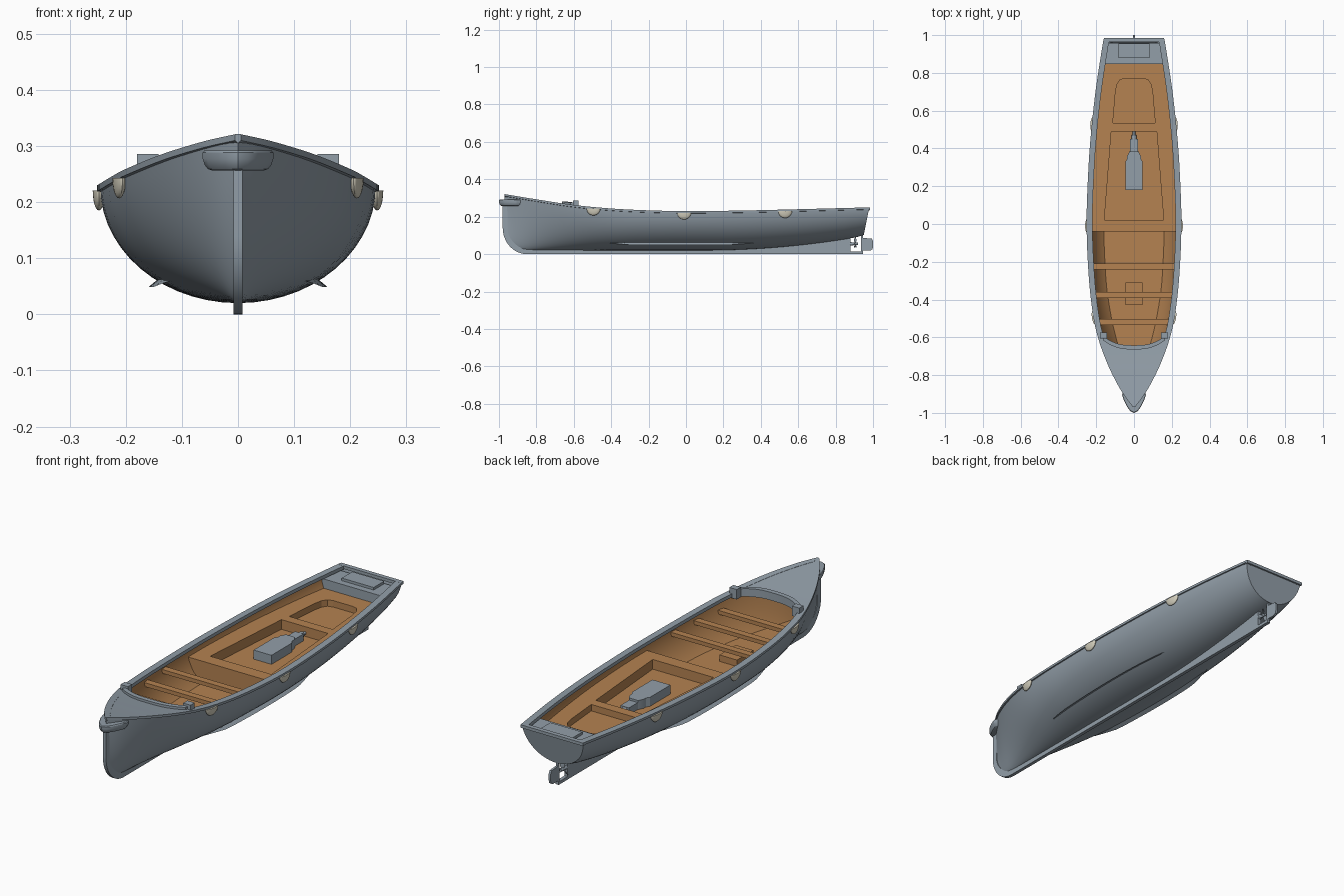
import bpy, bmesh, math
from mathutils import Matrix

if "Cube" in bpy.data.objects:
    bpy.data.objects.remove(bpy.data.objects["Cube"])

def material(name, rgb):
    m = bpy.data.materials.new(name)
    m.diffuse_color = (*rgb, 1)
    m.use_nodes = True
    m.node_tree.nodes["Principled BSDF"].inputs["Base Color"].default_value = m.diffuse_color
    return m

GRAY = material("blue gray paint", (0.29, 0.345, 0.395))
WOOD = material("warm wood", (0.46, 0.225, 0.083))
CREAM = material("cream fender", (0.64, 0.61, 0.50))

# ---------- helpers ----------
def finish(name, bm, mat):
    me = bpy.data.meshes.new(name)
    bm.to_mesh(me)
    bm.free()
    me.materials.append(mat)
    ob = bpy.data.objects.new(name, me)
    bpy.context.collection.objects.link(ob)
    return ob

def grid(name, rows, mat, flip=False, cap_end=False):
    bm = bmesh.new()
    vs = [[bm.verts.new(p) for p in r] for r in rows]
    for a, b in zip(vs, vs[1:]):
        for j in range(len(a) - 1):
            f = (a[j], a[j + 1], b[j + 1], b[j])
            bm.faces.new(f[::-1] if flip else f)
    if cap_end:
        bm.faces.new(vs[-1])
    bmesh.ops.remove_doubles(bm, verts=bm.verts, dist=1e-5)
    return finish(name, bm, mat)

def loft(name, rings, mat):
    bm = bmesh.new()
    vs = [[bm.verts.new(p) for p in r] for r in rings]
    n = len(vs[0])
    for a, b in zip(vs, vs[1:]):
        for j in range(n):
            bm.faces.new((a[j], a[(j + 1) % n], b[(j + 1) % n], b[j]))
    bm.faces.new(vs[0])
    bm.faces.new(vs[-1])
    bmesh.ops.recalc_face_normals(bm, faces=bm.faces)
    return finish(name, bm, mat)

def prism(name, pts, a, b, mat):      # outline in x,y
    return loft(name, [[(x, y, z) for x, y in pts] for z in (a, b)], mat)

def box(name, x0, x1, y0, y1, z0, z1, mat):
    return prism(name, [(x0, y0), (x1, y0), (x1, y1), (x0, y1)], z0, z1, mat)

def sym(pts):                          # mirror a half outline
    return pts + [(-x, y) for x, y in reversed(pts) if x > 0]

def cyl(name, r1, r2, y0, y1, z, mat, n=16):
    return loft(name, [[(r * math.cos(i * math.tau / n), y, z + r * math.sin(i * math.tau / n))
                        for i in range(n)] for r, y in ((r1, y0), (r2, y1))], mat)

def curve(table, y):                   # smooth interpolation
    n = len(table)
    i = max(0, min(n - 2, sum(p[0] <= y for p in table) - 1))
    def slope(k):
        a, b = table[max(k - 1, 0)], table[min(k + 1, n - 1)]
        return (b[1] - a[1]) / (b[0] - a[0])
    (y0, v0), (y1, v1) = table[i], table[i + 1]
    h = y1 - y0
    t = (y - y0) / h
    return ((2*t**3 - 3*t*t + 1) * v0 + (t**3 - 2*t*t + t) * h * slope(i)
            + (3*t*t - 2*t**3) * v1 + (t**3 - t*t) * h * slope(i + 1))

# ---------- hull lines ----------
WIDTH = [(-.97, 0), (-.9, .052), (-.8, .108), (-.7, .152), (-.6, .186), (-.5, .209),
         (-.3, .233), (0, .246), (.3, .236), (.5, .221), (.7, .199), (.85, .177), (.98, .156)]
SHEER = [(-.97, .321), (-.8, .293), (-.6, .263), (-.4, .244), (-.2, .234), (0, .23),
         (.3, .233), (.6, .24), (.98, .25)]
def w(y): return max(0, curve(WIDTH, y))
def zt(y): return curve(SHEER, y)
def zb(y):
    if y < -.85:
        return .14 - math.sqrt(max(0, .12**2 - (y + .85)**2))
    return .02 + .08 * max(0, (y - .1) / .87)**2

def half(y, z):
    u = min(1, max(0, (z - zb(y)) / (zt(y) - zb(y))))
    k = min(1, max(0, (-.3 - y) / .67))**1.5
    return w(y) * ((1 - k) * math.sqrt(1 - (1 - u)**2) + k * u**.65)

def section(y, inset, m=14):
    row = []
    for j in range(-m, m + 1):
        u = 1 - math.cos(abs(j) / m * math.pi / 2)
        z = zb(y) + u * (zt(y) - zb(y))
        x = max(0, half(y, z) - inset)
        rake = .03 * max(0, (y - .9) / .08) * (zt(y) - z) / .15
        row.append((math.copysign(x, j), y - rake, max(z, zb(y) + inset)))
    return row

def span(a, b, n): return [a + (b - a) * i / n for i in range(n + 1)]
ys = [-.97 + 1.95 * (i / 44)**1.5 for i in range(45)]

# ---------- shell ----------
grid("hull", [section(y, 0) for y in ys], GRAY, flip=True, cap_end=True)
grid("hull_lining", [section(y, .012) for y in ys if y < .93], WOOD)
for s, side in ((1, "left"), (-1, "right")):
    loft("gunwale_" + side, [[(s * max(0, w(y) + dx), y, zt(y) + dz) for dx, dz in
         ((.005, -.011), (.005, 0), (-.026, 0), (-.026, -.016))] for y in ys], GRAY)
box("stern_rail", -.16, .16, .964, .985, .236, .25, GRAY)

# keel, stem and skeg
pairs = [((-.98, .28), (-.955, .28))]
for i in range(11):
    a = i / 10 * math.pi / 2
    pairs.append(((-.85 - .13 * math.cos(a), .14 - .14 * math.sin(a)),
                  (-.85 - .105 * math.cos(a), .14 - .105 * math.sin(a))))
pairs += [((y, 0), (y, zb(y) + .008)) for y in span(-.8, .88, 20)]
loft("keel", [[(-.008, *o), (.008, *o), (.008, *i), (-.008, *i)] for o, i in pairs], GRAY)
box("keel_shoe", -.008, .008, .87, .945, 0, .014, GRAY)

# rudder and propeller
rud = [(.938, .018), (.985, .018), (.997, .026), (1, .04), (1, .07), (.993, .083), (.938, .087)]
loft("rudder", [[(x, y, z) for y, z in rud] for x in (-.005, .005)], GRAY)
box("rudder_stock", -.005, .005, .936, .946, .01, .12, GRAY)
cyl("propeller_hub", .009, .006, .875, .92, .055, GRAY)
for i in range(3):
    bm = bmesh.new()
    bmesh.ops.create_uvsphere(bm, u_segments=12, v_segments=8, radius=1)
    bm.transform(Matrix.Translation((0, .905, .055)) @ Matrix.Rotation(i * math.tau / 3, 4, 'Y')
                 @ Matrix.Translation((0, 0, .019)) @ Matrix.Rotation(.6, 4, 'Z')
                 @ Matrix.Diagonal((.011, .002, .015, 1)))
    finish(f"propeller_blade_{i}", bm, GRAY)

# bilge keels: thin fins pointing out and down
for s, side in ((1, "left"), (-1, "right")):
    rings = []
    for y in span(-.42, .36, 20):
        out = .014 * min(1, 3 * (1 - abs((y + .03) / .39))) + .001
        x = half(y, .06)
        rings.append([(s * (x - .008), y, .068), (s * (x + out), y, .06 - out * .75),
                      (s * (x - .004), y, .058)])
    loft("bilge_keel_" + side, rings, GRAY)

# ---------- foredeck with curved coaming ----------
def back(s): return -.65 + .07 * abs(s)**3
fr = span(-1, 1, 24)
rows = []
for t in span(0, 1, 14):
    row = []
    for s in fr:
        y = -.968 + t * (back(s) + .968)
        row.append((s * w(y), y, zt(y) - .001))
    rows.append(row)
grid("foredeck", rows, GRAY)
rings = []
for s in span(-.88, .88, 24):
    y = back(s)
    x = s * w(y)
    rings.append([(x, y - .014, zt(y) - .025), (x, y - .014, zt(y) + .012),
                  (x, y + .008, zt(y) + .012), (x, y + .008, zt(y) - .025)])
loft("foredeck_coaming", rings, GRAY)
for s, side in ((1, "left"), (-1, "right")):
    box("coaming_block_" + side, *sorted((s * .142, s * .18)), -.605, -.575, .24, .286, GRAY)

# bow fender: rounded pad, narrower towards its underside
outline = sym([(0, -1), (.018, -.992), (.035, -.97), (.055, -.93), (.063, -.905),
               (.058, -.885), (.03, -.89)])
loft("bow_fender", [[(x * f, -.93 + (y + .93) * f, z) for x, y in outline] for f, z in
     ((.72, .256), (.85, .259), (.94, .266), (1, .277), (1, .288), (.95, .292))], GRAY)

# side fenders: lower halves of flattened balls
for i, y in enumerate((-.495, -.01, .53)):
    for s, side in ((1, "left"), (-1, "right")):
        bm = bmesh.new()
        bmesh.ops.create_uvsphere(bm, u_segments=20, v_segments=12, radius=1)
        bmesh.ops.bisect_plane(bm, geom=bm.verts[:] + bm.edges[:] + bm.faces[:],
                               plane_co=(0, 0, .001), plane_no=(0, 0, 1), clear_outer=True)
        bmesh.ops.holes_fill(bm, edges=[e for e in bm.edges if e.is_boundary])
        slope = math.atan2(w(y + .03) - w(y - .03), .06)
        bm.transform(Matrix.Translation((s * (w(y) + .002), y, zt(y) - .009))
                     @ Matrix.Rotation(-s * slope, 4, 'Z') @ Matrix.Diagonal((.011, .037, .036, 1)))
        finish(f"side_fender_{side}_{i}", bm, CREAM)

# ---------- interior ----------
def inner(y, z): return max(.002, half(y, z) - .009)
FLOOR, DECK = .08, .185
grid("front_floor", [[(-inner(y, FLOOR), y, FLOOR), (inner(y, FLOOR), y, FLOOR)]
                     for y in span(-.85, 0, 24)], WOOD)
zs = span(FLOOR - .01, DECK - .01, 8)
loft("bulkhead", [[(inner(y, z), y, z) for z in zs] + [(-inner(y, z), y, z) for z in zs[::-1]]
                  for y in (-.038, -.02)], WOOD)
def slab(name, y0, y1, z0, z1, mat):
    return loft(name, [[(-inner(y, z0), y, z0), (inner(y, z0), y, z0), (inner(y, z1), y, z1),
                        (-inner(y, z1), y, z1)] for y in span(y0, y1, 16)], mat)
platform = slab("rear_platform", -.04, .87, .118, DECK, WOOD)

# two sunken wells cut in the platform
wells = [(.14, sym([(.157, .02), (.12, .49)])),
         (.155, sym([(.112, .535), (.098, .70), (.09, .74), (.075, .763), (.05, .77)]))]
for i, (z, pts) in enumerate(wells):
    c = prism(f"well_cutter_{i}", pts, z, .3, WOOD)
    c.hide_render = True
    c.hide_set(True)
    mod = platform.modifiers.new("well", 'BOOLEAN')
    mod.object, mod.operation, mod.solver = c, 'DIFFERENCE', 'EXACT'

# thwarts and mast step
for i, y in enumerate((-.225, -.375, -.518)):
    slab(f"thwart_{i}", y - .016, y + .016, .188, .206, WOOD)
box("mast_step", -.045, .045, -.43, -.31, FLOOR - .005, FLOOR + .03, WOOD)

# stern deck and hatch
slab("stern_deck", .848, .958, .18, .228, GRAY)
box("stern_hatch", -.082, .082, .878, .955, .225, .24, GRAY)

# engine
prism("engine_block", sym([(.046, .18), (.046, .33), (.036, .345), (.036, .36), (.024, .385)]),
      .138, .182, GRAY)
box("engine_gearbox", -.022, .022, .37, .45, .138, .172, GRAY)
cyl("engine_coupling", .015, .013, .44, .47, .157, GRAY)
cyl("engine_shaft", .007, .007, .46, .495, .155, GRAY)

# smooth shading with sharp edges kept
for ob in bpy.context.collection.objects:
    if not ob.hide_render:
        ob.select_set(True)
        bpy.context.view_layer.objects.active = ob
bpy.ops.object.shade_smooth_by_angle(angle=math.radians(30))
